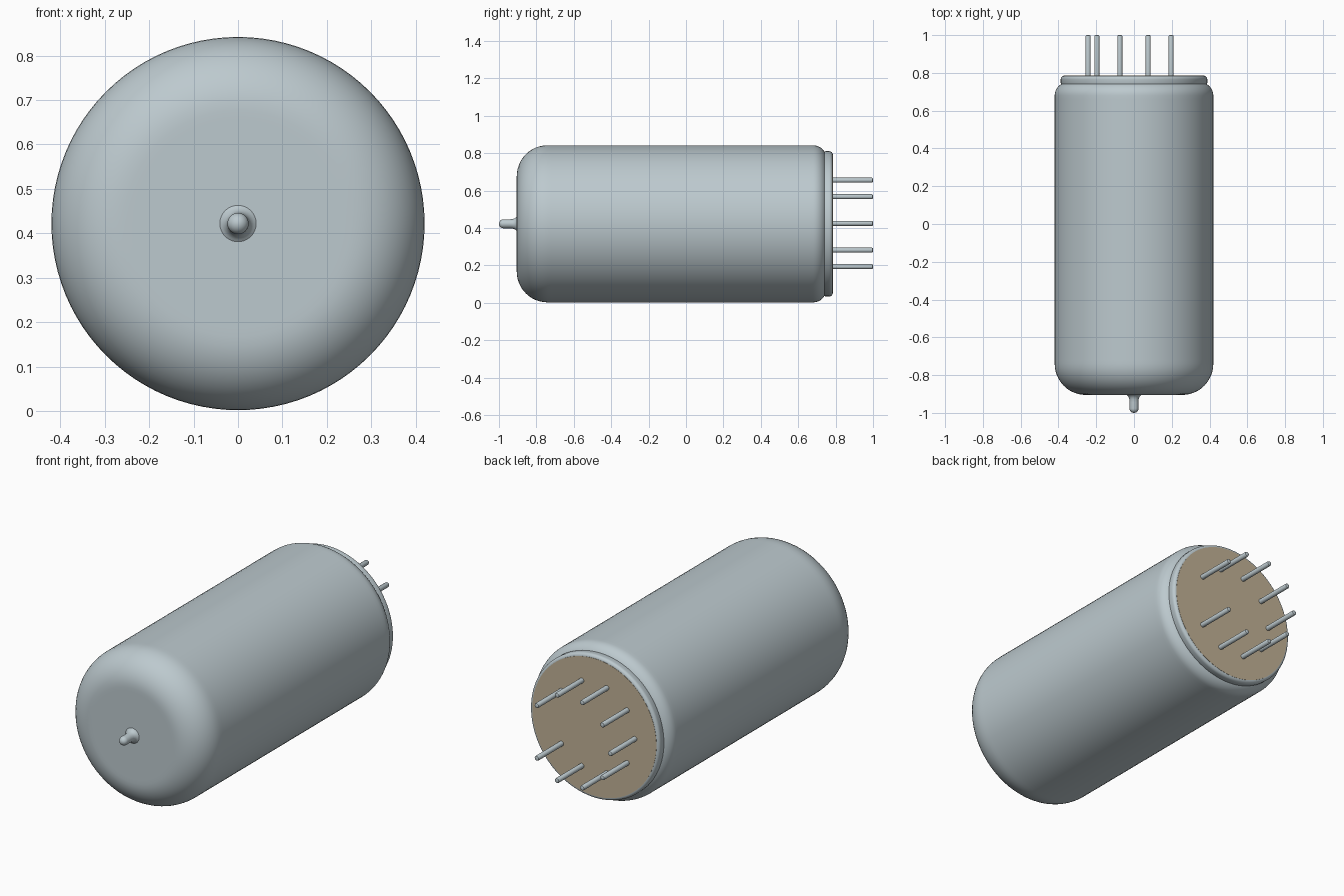
import bpy, bmesh, math

cube = bpy.data.objects.get("Cube")
if cube:
    bpy.data.objects.remove(cube, do_unlink=True)

AXIS_Z = 0.422   # height of the long axis
RADIUS = 0.42


def material(name, rgb):
    m = bpy.data.materials.new(name)
    m.use_nodes = True
    m.diffuse_color = (*rgb, 1)
    m.node_tree.nodes["Principled BSDF"].inputs["Base Color"].default_value = (*rgb, 1)
    return m


grey = material("pale blue grey", (0.507, 0.587, 0.62))
tan = material("tan", (0.54, 0.448, 0.307))


def arc(cr, cy, a, b, start, end, steps):
    """Elliptic arc of (radius, y) points; 0 degrees points outward, 90 towards the back."""
    pts = []
    for i in range(steps + 1):
        t = math.radians(start + (end - start) * i / steps)
        pts.append((cr + a * math.cos(t), cy + b * math.sin(t)))
    return pts


def lathe(name, profile, mat, segments=64, x=0.0, z=AXIS_Z):
    """Revolve a (radius, y) profile around a line parallel to y."""
    bm = bmesh.new()
    rings = []
    for r, y in profile:
        if r < 1e-5:
            rings.append([bm.verts.new((0, y, 0))] * segments)
        else:
            rings.append([bm.verts.new((r * math.cos(2 * math.pi * i / segments), y,
                                        r * math.sin(2 * math.pi * i / segments)))
                          for i in range(segments)])
    for lower, upper in zip(rings, rings[1:]):
        for i in range(segments):
            j = (i + 1) % segments
            corners = list(dict.fromkeys((lower[i], lower[j], upper[j], upper[i])))
            bm.faces.new(corners)
    bmesh.ops.recalc_face_normals(bm, faces=bm.faces[:])
    mesh = bpy.data.meshes.new(name)
    bm.to_mesh(mesh)
    bm.free()
    mesh.materials.append(mat)
    obj = bpy.data.objects.new(name, mesh)
    obj.location = (x, 0, z)
    bpy.context.collection.objects.link(obj)
    bpy.ops.object.select_all(action='DESELECT')
    obj.select_set(True)
    bpy.context.view_layer.objects.active = obj
    bpy.ops.object.shade_smooth_by_angle(angle=math.radians(35))
    return obj


# Envelope: flat front, broad front fillet, straight wall, tighter rear shoulder
front_fillet = arc(RADIUS - 0.165, -0.74, 0.165, 0.165, -90, 0, 12)
rear_shoulder = arc(RADIUS - 0.07, 0.68, 0.07, 0.07, 0, 70, 7)
lathe("envelope",
      [(0, -0.905), (0.235, -0.905)] + front_fillet + [(RADIUS, -0.72), (RADIUS, 0.66)]
      + rear_shoulder + [(0.36, 0.746), (0, 0.746)], grey, 96)

# Sealing tip at the front with a flared foot and round end
lathe("front_tip",
      [(0, -0.902), (0.046, -0.902), (0.036, -0.908), (0.029, -0.916), (0.025, -0.928),
       (0.024, -0.945)] + [(max(r, 0), y) for r, y in arc(0, -0.976, 0.024, 0.024, 0, -90, 7)],
      grey, 32)

# Rounded rim around the base
lathe("base_rim",
      [(0.36, 0.74), (0.386, 0.74), (0.388, 0.746), (0.388, 0.766)]
      + arc(0.371, 0.767, 0.017, 0.017, 0, 90, 6) + [(0.36, 0.784)], grey, 96)

# Flat base plate
lathe("base_plate", [(0, 0.76), (0.372, 0.76), (0.372, 0.785), (0, 0.785)], tan, 96)

# Nine pins on a ten-place circle, one place left empty on the model's left
PIN_R = 0.0135
for k in range(1, 10):
    a = k * math.tau / 10
    lathe(f"pin_{k}",
          [(0, 0.77), (PIN_R, 0.77), (PIN_R, 0.993), (PIN_R * 0.85, 0.998),
           (PIN_R * 0.5, 1.0), (0, 1.0)],
          grey, 16, 0.243 * math.cos(a), 0.424 + 0.243 * math.sin(a))
